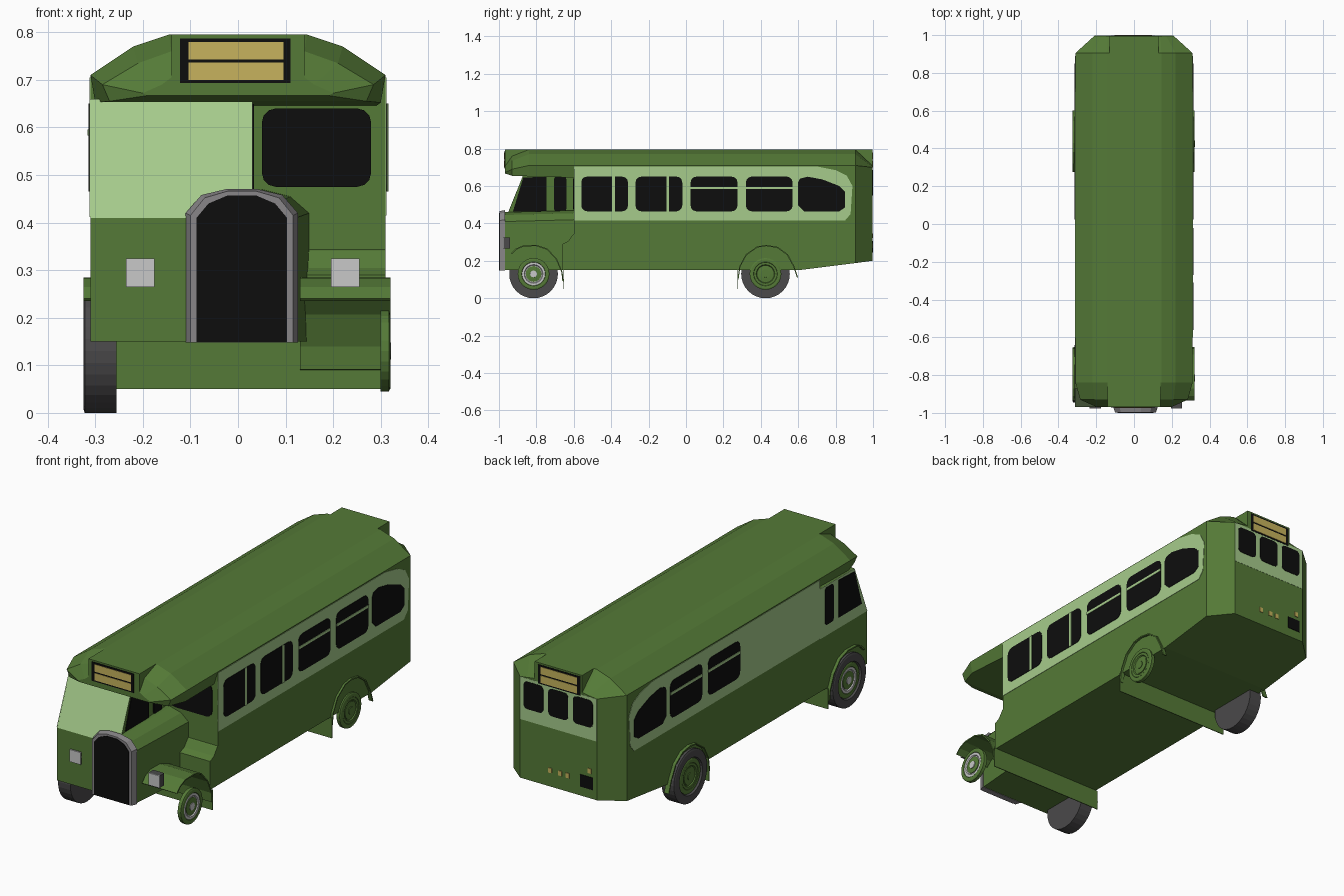
import bpy, bmesh, math

if "Cube" in bpy.data.objects:
    bpy.data.objects.remove(bpy.data.objects["Cube"], do_unlink=True)


def material(name, r, g, b):
    m = bpy.data.materials.new(name)
    m.use_nodes = True
    m.diffuse_color = (r, g, b, 1)
    m.node_tree.nodes["Principled BSDF"].inputs["Base Color"].default_value = (r, g, b, 1)
    return m


green = material("leaf green", .09, .195, .038)
light = material("pale green", .38, .6, .26)
black = material("black glass", .004, .004, .004)
yellow = material("sign yellow", .57, .45, .11)
metal = material("grey metal", .25, .24, .25)
lamp = material("lamp grey", .58, .58, .58)
rubber = material("tyre grey", .07, .068, .07)


def finish(name, bm, mat):
    bmesh.ops.recalc_face_normals(bm, faces=bm.faces)
    mesh = bpy.data.meshes.new(name)
    bm.to_mesh(mesh)
    bm.free()
    mesh.materials.append(mat)
    obj = bpy.data.objects.new(name, mesh)
    bpy.context.collection.objects.link(obj)
    return obj


def skin(name, rings, mat):
    """Join matching rings of points and cap both ends."""
    bm = bmesh.new()
    rows = [[bm.verts.new(p) for p in ring] for ring in rings]
    n = len(rows[0])
    for a, b in zip(rows, rows[1:]):
        for i in range(n):
            j = (i + 1) % n
            bm.faces.new((a[i], a[j], b[j], b[i]))
    bm.faces.new(rows[0])
    bm.faces.new(rows[-1])
    return finish(name, bm, mat)


def prism(name, pts, axis, a, b, mat):
    """Extrude a (y,z) outline along x, or an (x,z) outline along y."""
    if axis == "x":
        return skin(name, [[(d, u, v) for u, v in pts] for d in (a, b)], mat)
    return skin(name, [[(u, d, v) for u, v in pts] for d in (a, b)], mat)


def loft(name, sections, mat, cx=0):
    """Sections are (y, right half outline from bottom to top), mirrored in x."""
    rings = []
    for y, half in sections:
        rings.append([(cx + x, y, z) for x, z in half] +
                     [(cx - x, y, z) for x, z in reversed(half)])
    return skin(name, rings, mat)


def lathe(name, profile, y, z, mat, n=24):
    """Spin (x, radius) points about an axle along x."""
    rings = []
    for x, r in profile:
        rings.append([(x, y + r * math.cos(2 * math.pi * i / n),
                       z + r * math.sin(2 * math.pi * i / n)) for i in range(n)])
    return skin(name, rings, mat)


def rect(u0, u1, v0, v1):
    return [(u0, v0), (u1, v0), (u1, v1), (u0, v1)]


def rounded(u0, u1, v0, v1, r=.03):
    pts = []
    corners = ((u1 - r, v1 - r), (u0 + r, v1 - r), (u0 + r, v0 + r), (u1 - r, v0 + r))
    for k, (cu, cv) in enumerate(corners):
        for s in range(4):
            t = math.radians(90 * k + 30 * s)
            pts.append((cu + r * math.cos(t), cv + r * math.sin(t)))
    return pts


# Saloon body with arched roof and chamfered tail
arch = [(.31, .71), (.22, .77), (.145, .795)]
loft("body", [(-.6, [(.31, .15)] + arch),
              (.6, [(.31, .15)] + arch),
              (.905, [(.31, .188)] + arch),
              (.996, [(.21, .2), (.21, .7), (.17, .705), (.14, .71)])], green)
prism("rear_sign_box", rect(-.13, .13, .69, .795), "y", .8, .996, green)

# Front canopy
loft("canopy", [(-.6, [(.29, .645)] + arch),
                (-.84, [(.3, .652)] + arch),
                (-.93, [(.27, .655), (.285, .69), (.21, .735), (.14, .76)]),
                (-.968, [(.19, .667), (.2, .672), (.16, .69), (.14, .705)])], green)
prism("front_sign_box", rect(-.14, .14, .675, .795), "y", -.8, -.968, green)

# Half-width driver cab, pale on the sloping front
cab = prism("cab", [(-.97, .15), (-.97, .41), (-.87, .66), (-.59, .66), (-.59, .15)],
            "x", -.31, .03, green)
cab.data.materials.append(light)
for face in cab.data.polygons:
    if face.normal.y < -.5 and face.center.z > .41:
        face.material_index = 1

# Bonnet and radiator
loft("bonnet", [(-.975, [(.11, .15), (.112, .41), (.08, .445), (.03, .46)]),
                (-.59, [(.14, .15), (.14, .42), (.1, .455), (.04, .47)])], green, .01)
loft("radiator_shell", [(-.968, [(.118, .148), (.118, .42), (.085, .458), (.03, .471)]),
                        (-.997, [(.108, .148), (.108, .415), (.078, .452), (.03, .466)])],
     metal, .008)
loft("radiator_grille", [(-.99, [(.095, .149), (.095, .41), (.07, .44), (.03, .457)]),
                         (-1, [(.095, .149), (.095, .41), (.07, .44), (.03, .457)])],
     black, .008)

# Curved foot of the saloon side, in front of the bulkhead
prism("bulkhead_foot", [(-.59, .35), (-.605, .34), (-.63, .305), (-.66, .29),
                        (-.66, .15), (-.59, .15)], "x", .12, .31, green)
prism("bulkhead_window", rounded(.05, .28, .475, .64), "y", -.598, -.604, black)

# Pale side bands
tail = [(.85, .415), (.88, .45), (.89, .6), (.86, .655), (.8, .685), (.7, .705)]
for side in (1, -1):
    prism("side_band", [(-.6, .415)] + tail + [(-.6, .705)], "x",
          side * .308, side * .312, light)
prism("cab_band", [(-.97, .412), (-.87, .66), (-.6, .66), (-.6, .412)],
      "x", -.308, -.312, light)

# Side windows: all five on one side, the rear three on the other
starts = [-.56, -.27, .025, .32]
last = [(.63, .465), (.82, .465), (.85, .485), (.85, .57), (.82, .6), (.73, .635),
        (.65, .65), (.61, .64), (.6, .62), (.6, .495)]
for side in (1, -1):
    inner, outer, bar = side * .311, side * .314, side * .316
    for i, y in enumerate(starts):
        if side < 0 and i < 2:
            continue
        prism("side_window", rounded(y, y + .25, .465, .65), "x", inner, outer, black)
        if i < 2:
            strip = rect(y + .165, y + .18, .465, .65)
        else:
            strip = rect(y, y + .25, .583, .596)
        prism("window_bar", strip, "x", inner, bar, light)
    prism("rear_side_window", last, "x", inner, outer, black)

# Cab side windows on both cab walls
for a, b in ((.029, .034), (-.311, -.314)):
    prism("cab_front_window", [(-.925, .465), (-.745, .465), (-.745, .65), (-.87, .645)],
          "x", a, b, black)
    prism("cab_rear_window", rounded(-.705, -.64, .465, .65, .012), "x", a, b, black)

# Tail: band, three windows, small lamps and plate
prism("rear_band", rect(-.21, .21, .49, .7), "y", .994, .997, light)
for x in (-.135, 0, .135):
    prism("rear_window", rounded(x - .054, x + .054, .55, .685, .02), "y", .995, .999, black)
for x, z in ((.046, .28), (-.01, .28), (-.05, .28), (-.17, .335)):
    prism("rear_lamp", rect(x - .01, x + .01, z - .012, z + .012), "y", .994, .999, yellow)
prism("rear_plate", rect(-.19, -.12, .245, .305), "y", .994, .999, black)

# Destination signs at both ends
for end, y in ((-1, .968), (1, .995)):
    prism("sign_board", rect(-.122, .11, .693, .787), "y", end * (y - .002), end * (y + .003), black)
    for z in (.7, .743):
        prism("sign_panel", rect(-.104, .096, z, z + .036), "y",
              end * y, end * (y + .005), yellow)

# Headlamps
for x in (-.205, .225):
    box = rect(x - .03, x + .03, .265, .325)
    prism("headlamp_case", box, "y", -.94, -.974, rubber)
    prism("headlamp_glass", box, "y", -.972, -.978, lamp)


def sheet(name, pts, cy, x0, x1):
    inner = [(cy + (y - cy) * .96, .13 + (z - .13) * .96) for y, z in pts]
    prism(name, pts + inner[::-1], "x", x0, x1, green)


# Mudguards, flaps and wheels
front_arc = [(-.935, .24), (-.91, .265), (-.87, .283), (-.8, .285), (-.74, .265),
             (-.69, .21), (-.66, .14), (-.655, .09)]
rear_arc = [(.275, .1), (.285, .17), (.32, .235), (.38, .277), (.43, .285),
            (.49, .275), (.545, .235), (.58, .17), (.6, .11)]
for name, cy, arc, reach, flap_y in (("front", -.815, front_arc, .13, -.655),
                                     ("rear", .425, rear_arc, .3, .275)):
    sheet(name + "_mudguard_left", arc, cy, reach, .32)
    sheet(name + "_mudguard_right", arc, cy, -.3, -.325)
    prism(name + "_flap", rect(-.32, .32, .05, .15), "y", flap_y, flap_y + .004, green)
    lathe(name + "_tyre", [(-.255, .085), (-.255, .13), (-.322, .13), (-.325, .122),
                           (-.325, .09), (-.312, .085)], cy, .13, rubber, 32)
    ring_mat = lamp if name == "front" else green
    for side in (1, -1):
        back = side * .3
        lathe(name + "_hub_disc", [(back, .085), (side * .317, .085), (side * .32, .078),
                                   (side * .32, .064), (side * .313, .06)], cy, .13, green)
        lathe(name + "_hub_ring", [(back, .062), (side * .319, .062), (side * .319, .05),
                                   (side * .314, .046)], cy, .13, ring_mat)
        lathe(name + "_hub_centre", [(back, .042), (side * .317, .042), (side * .319, .024)],
              cy, .13, green)
        lathe(name + "_hub_cap", [(back, .02), (side * .322, .018)], cy, .13, ring_mat)
